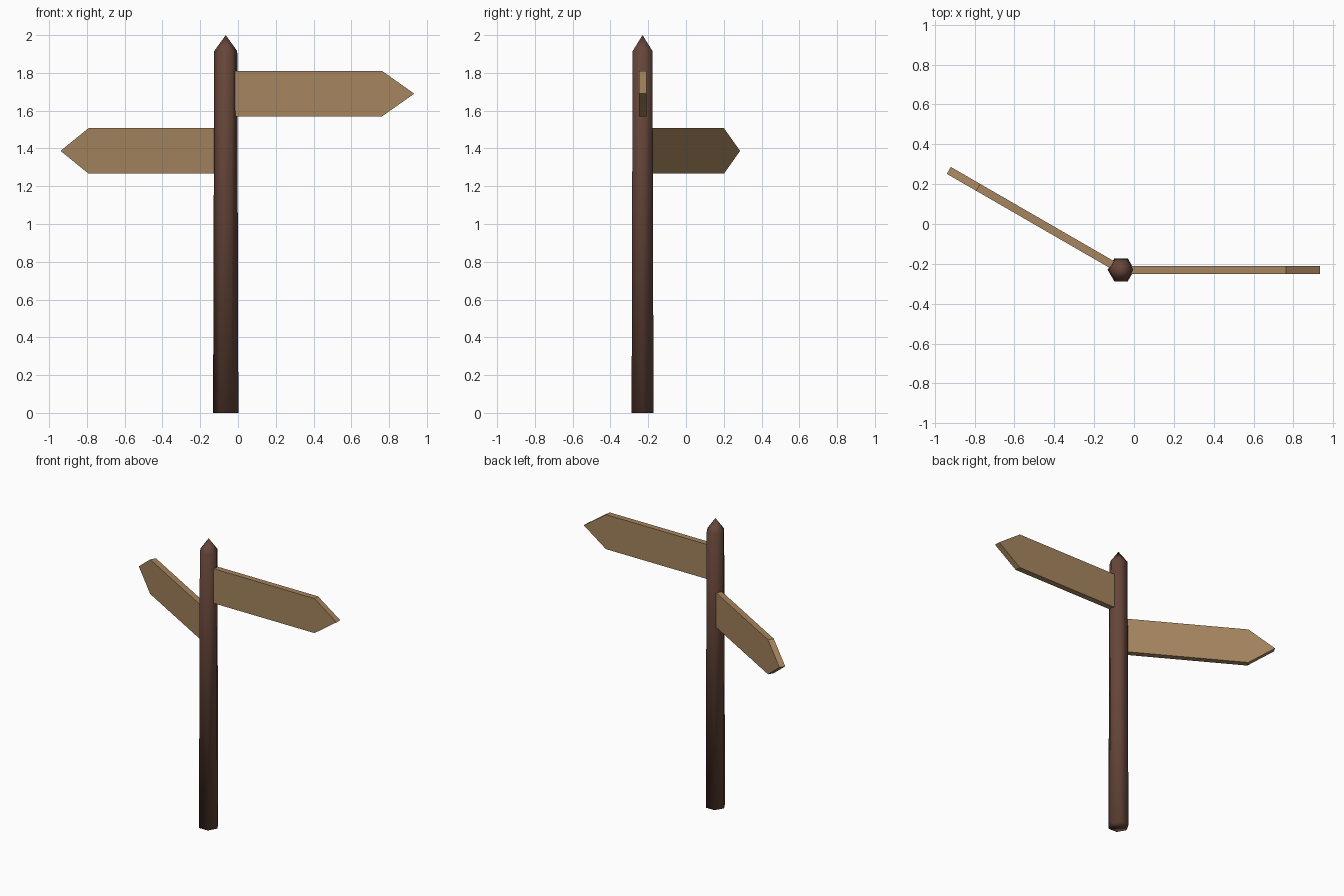
import bpy, bmesh, math
from mathutils import Matrix

if "Cube" in bpy.data.objects:
    bpy.data.objects.remove(bpy.data.objects["Cube"])

CX, CY = -0.065, -0.23


def material(name, rgb):
    m = bpy.data.materials.new(name)
    m.diffuse_color = (*rgb, 1)
    m.use_nodes = True
    m.node_tree.nodes["Principled BSDF"].inputs["Base Color"].default_value = m.diffuse_color
    return m


dark_wood = material("dark wood", (0.133, 0.061, 0.042))
light_wood = material("light wood", (0.381, 0.235, 0.114))


def finish(name, bm, mat, matrix, smooth=False):
    bmesh.ops.recalc_face_normals(bm, faces=bm.faces)
    for f in bm.faces:
        f.smooth = smooth
    mesh = bpy.data.meshes.new(name)
    bm.to_mesh(mesh)
    bm.free()
    mesh.materials.append(mat)
    ob = bpy.data.objects.new(name, mesh)
    ob.matrix_world = matrix
    bpy.context.collection.objects.link(ob)
    return ob


# Six-sided tapered post with a pointed top, smooth shaded
bm = bmesh.new()
rings = [[bm.verts.new((r * math.cos(k * math.pi / 3), r * math.sin(k * math.pi / 3), z))
          for k in range(6)] for r, z in ((0.067, 0.0), (0.061, 1.915))]
apex = bm.verts.new((0, 0, 2.0))
bm.faces.new(rings[0])
for k in range(6):
    n = (k + 1) % 6
    bm.faces.new((rings[0][k], rings[0][n], rings[1][n], rings[1][k]))
    bm.faces.new((rings[1][k], rings[1][n], apex))
finish("post", bm, dark_wood, Matrix.Translation((CX, CY, 0)), smooth=True)


# Arrow-shaped boards, starting inside the post
def arrow_board(name, z, angle):
    bm = bmesh.new()
    outline = [(0, -0.12), (0.828, -0.12), (0.998, 0), (0.828, 0.12), (0, 0.12)]
    face = bm.faces.new([bm.verts.new((x, -0.02, h)) for x, h in outline])
    ext = bmesh.ops.extrude_face_region(bm, geom=[face], use_keep_orig=True)
    verts = [v for v in ext["geom"] if isinstance(v, bmesh.types.BMVert)]
    bmesh.ops.translate(bm, verts=verts, vec=(0, 0.04, 0))
    finish(name, bm, light_wood,
           Matrix.Translation((CX, CY, z)) @ Matrix.Rotation(math.radians(angle), 4, 'Z'))


arrow_board("upper_arrow_board", 1.69, 0)
arrow_board("lower_arrow_board", 1.387, 150)
